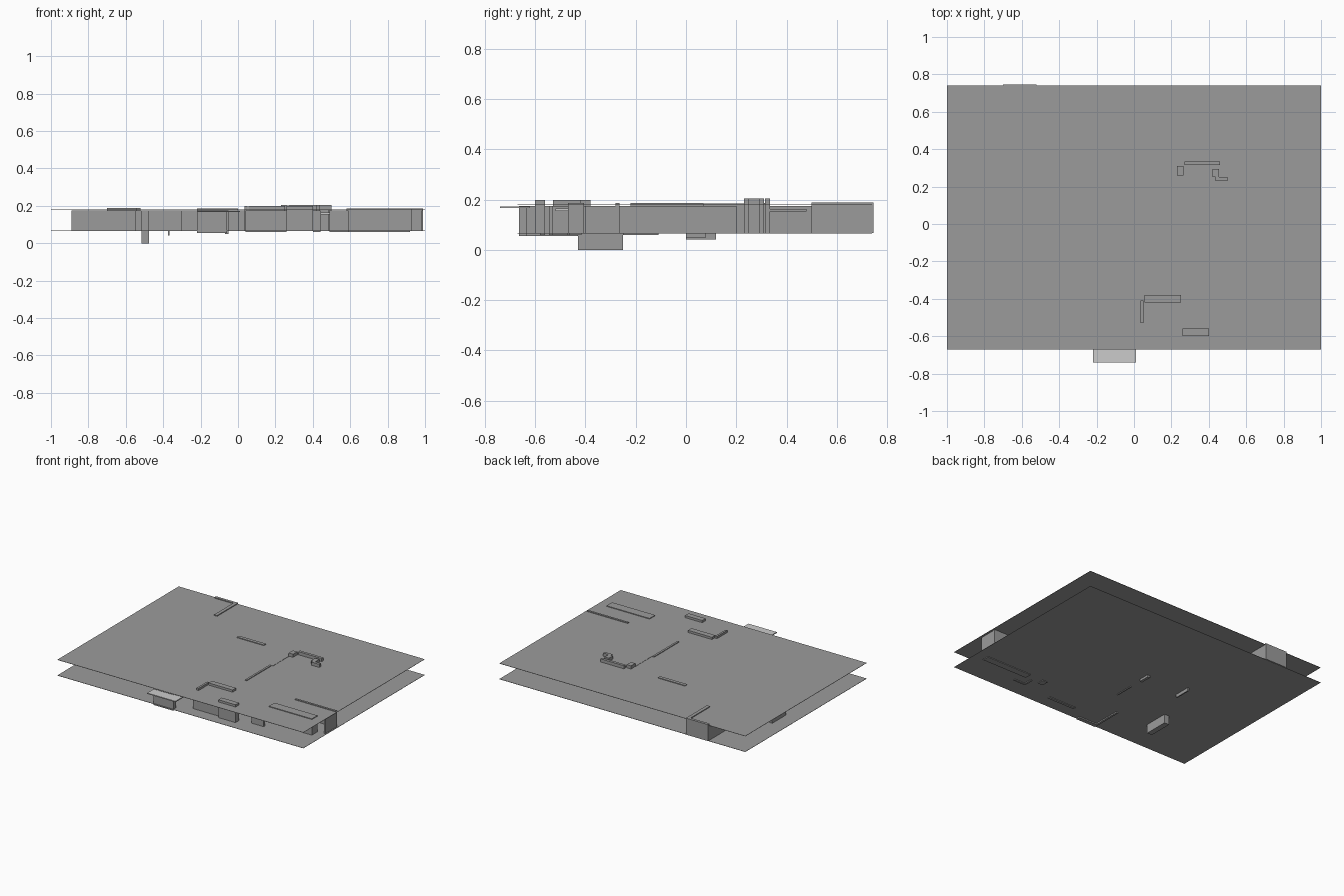
import bpy

FLOOR, CEIL = 0.067, 0.182

dark_grey = bpy.data.materials.new("dark_grey")
dark_grey.diffuse_color = (0.33, 0.33, 0.33, 1)


def box(name, x0, x1, y0, y1, z0=FLOOR, z1=0.175, mat=dark_grey):
    bpy.ops.mesh.primitive_cube_add(size=1, location=((x0 + x1) / 2, (y0 + y1) / 2, (z0 + z1) / 2))
    ob = bpy.context.object
    ob.name = name
    ob.scale = (x1 - x0, y1 - y0, z1 - z0)
    if mat:
        ob.data.materials.append(mat)
    return ob


def group(name, z0, z1, rects):
    for i, r in enumerate(rects):
        box(f"{name}_{i + 1}", *r, z0, z1)


# very thin floor and ceiling slabs
box("floor", -1, 1, -0.67, 0.74, FLOOR - 0.002, FLOOR)
box("ceiling", -1, 1, -0.67, 0.74, CEIL - 0.002, CEIL)

# tall blocks that rise clearly through the ceiling
group("tall_column", FLOOR, 0.205, [
    (0.23, 0.265, 0.26, 0.31), (0.27, 0.46, 0.315, 0.335),
    (0.42, 0.455, 0.25, 0.295), (0.435, 0.50, 0.23, 0.25)])
group("tall_wall", FLOOR, 0.198, [
    (0.055, 0.25, -0.42, -0.38), (0.035, 0.05, -0.53, -0.41),
    (0.26, 0.40, -0.60, -0.56)])

# walls that only just break through the ceiling
group("back_room_wall", FLOOR, 0.188, [
    (-0.70, -0.52, 0.725, 0.745), (-0.545, -0.52, 0.50, 0.725)])
group("long_wall", FLOOR, 0.187, [
    (-0.22, 0.0, 0.30, 0.325), (0.21, 0.225, -0.22, 0.07),
    (0.66, 0.99, -0.28, -0.265), (0.58, 0.93, -0.47, -0.405)])
box("thin_corridor_wall", 0.228, 0.234, 0.07, 0.26, FLOOR, 0.184)

# walls that drop slightly below the floor
group("entrance_wall", 0.056, 0.175, [
    (-0.22, -0.06, -0.665, -0.635), (-0.22, -0.205, -0.635, -0.43)])
group("lower_wall", 0.06, 0.175, [
    (0.04, 0.26, -0.58, -0.56), (0.40, 0.44, -0.47, -0.42),
    (-0.07, -0.06, -0.25, -0.11), (0.49, 0.505, -0.545, -0.47),
    (0.505, 0.59, -0.545, -0.53), (0.55, 0.92, -0.465, -0.415)])

# posts hanging under the floor
box("deep_post", -0.515, -0.475, -0.43, -0.25, 0, 0.175)
box("short_post", -0.375, -0.365, 0.0, 0.12, 0.042, 0.175)
box("middle_post", -0.07, -0.05, 0.0, 0.08, 0.049, 0.175)

# remaining inner walls
group("inner_wall", FLOOR, 0.175, [
    (0.98, 0.99, -0.40, -0.28), (-0.70, -0.685, 0.50, 0.725),
    (-0.89, -0.87, 0.11, 0.27), (-0.87, -0.63, 0.23, 0.24),
    (-0.87, -0.55, 0.11, 0.12), (-0.55, -0.31, -0.14, -0.125),
    (-0.31, -0.30, -0.14, 0.05), (-0.55, -0.54, 0.24, 0.50),
    (-0.30, -0.22, 0.04, 0.05), (0.0, 0.04, 0.08, 0.09),
    (-0.22, -0.205, -0.28, 0.0), (0.0, 0.015, 0.08, 0.31),
    (0.48, 0.495, -0.27, 0.20), (0.58, 0.60, -0.405, -0.28)])

# lighter canopy over the entrance and small inner shelves
box("entrance_canopy", -0.22, 0.01, -0.74, -0.62, 0.166, 0.173, None)
box("front_shelf", 0.44, 0.58, -0.52, -0.47, 0.154, 0.165, None)
box("back_shelf", 0.34, 0.46, 0.335, 0.48, 0.152, 0.162)
